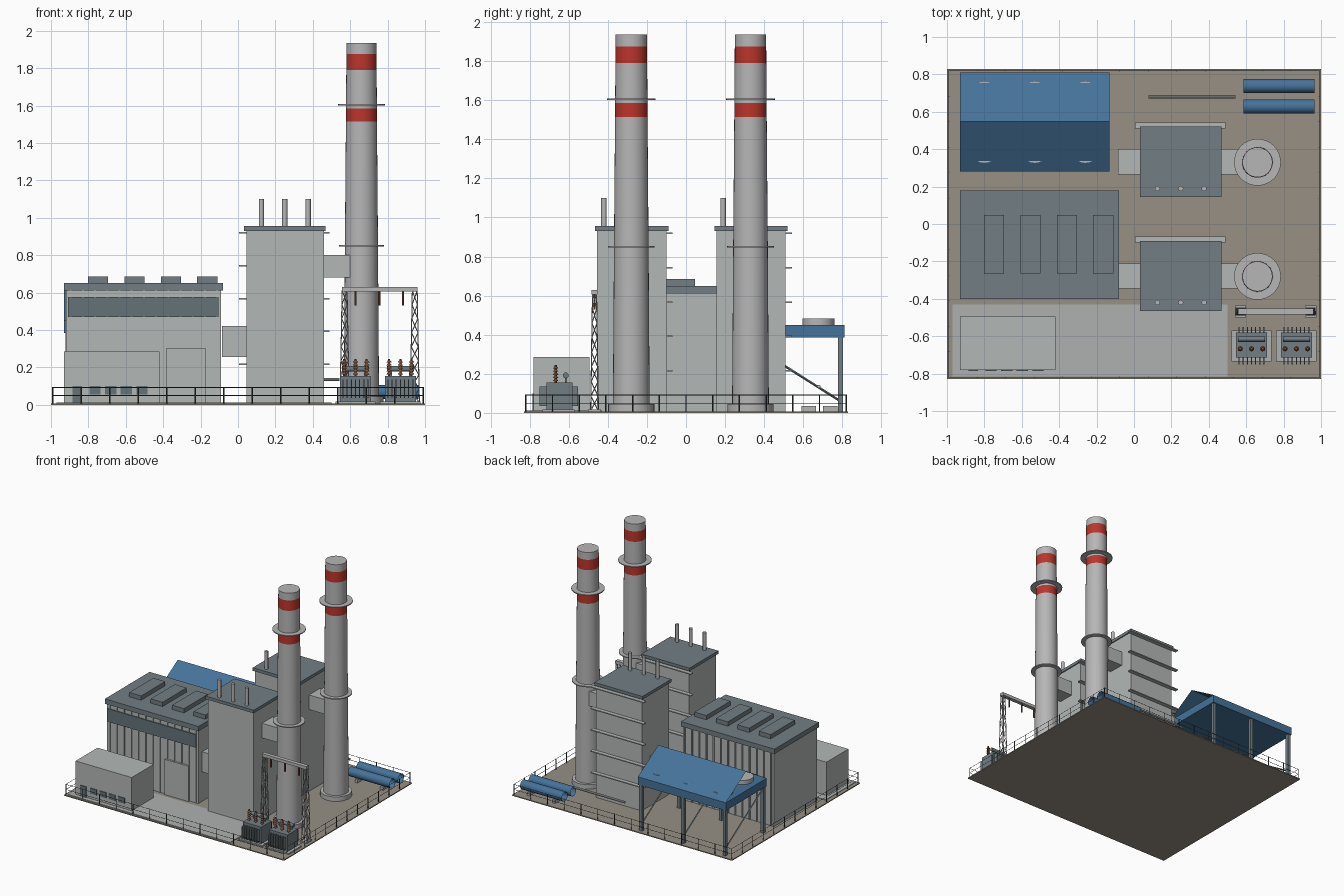
import bpy, bmesh, math
from mathutils import Vector

if "Cube" in bpy.data.objects:
    bpy.data.objects.remove(bpy.data.objects["Cube"])

def mat(name, r, g, b):
    m = bpy.data.materials.new(name)
    m.diffuse_color = (r, g, b, 1)
    m.use_nodes = True
    m.node_tree.nodes["Principled BSDF"].inputs["Base Color"].default_value = m.diffuse_color
    return m

WALL = mat("pale_wall", .45, .48, .47)
SLATE = mat("slate_steel", .17, .21, .23)
STACK = mat("concrete_grey", .47, .47, .47)
RED = mat("warning_red", .50, .035, .025)
BLUE = mat("blue_steel", .06, .17, .32)
BROWN = mat("brown_ceramic", .22, .075, .035)
GROUND = mat("ground_tan", .31, .28, .235)
APRON = mat("light_paving", .43, .44, .44)
DARK = mat("dark_iron", .06, .07, .07)
GLASS = mat("window_grey", .13, .17, .19)

def finish(name, bm, *mats):
    me = bpy.data.meshes.new(name)
    bm.to_mesh(me)
    bm.free()
    for m in mats:
        me.materials.append(m)
    ob = bpy.data.objects.new(name, me)
    bpy.context.collection.objects.link(ob)
    return ob

def smooth(ob):
    bpy.ops.object.select_all(action='DESELECT')
    ob.select_set(True)
    bpy.context.view_layer.objects.active = ob
    bpy.ops.object.shade_smooth_by_angle(angle=math.radians(35))

def add_box(bm, x0, x1, y0, y1, z0, z1):
    vs = bmesh.ops.create_cube(bm, size=1)['verts']
    for v in vs:
        v.co = ((x0 + x1) / 2 + v.co.x * (x1 - x0), (y0 + y1) / 2 + v.co.y * (y1 - y0),
                (z0 + z1) / 2 + v.co.z * (z1 - z0))

def boxes(name, m, *dims):
    bm = bmesh.new()
    for d in dims:
        add_box(bm, *d)
    return finish(name, bm, m)

def add_rod(bm, a, b, r, n=4, caps=True, r2=None):
    a, b = Vector(a), Vector(b)
    d = b - a
    vs = bmesh.ops.create_cone(bm, cap_ends=caps, segments=n, radius1=r,
                               radius2=r if r2 is None else r2, depth=d.length)['verts']
    q = d.to_track_quat('Z', 'Y')
    for v in vs:
        v.co = q @ v.co + (a + b) / 2

def rods(name, m, r, pairs, n=4, caps=True):
    bm = bmesh.new()
    for a, b in pairs:
        add_rod(bm, a, b, r, n, caps)
    ob = finish(name, bm, m)
    if n > 8:
        smooth(ob)
    return ob

# site
boxes("ground_slab", GROUND, (-1, 1, -.83, .83, 0, .008))
boxes("paved_apron", APRON, (-.97, .5, -.815, -.43, .008, .012))

# turbine hall
boxes("turbine_hall", WALL, (-.92, -.09, -.385, .17, .008, .61))
boxes("hall_roof", SLATE, (-.93, -.08, -.4, .18, .61, .65))
boxes("hall_roof_vents", SLATE, *[(x, x + .108, -.265, .047, .65, .685) for x in (-.803, -.608, -.413, -.218)])
ribs = []
for k in range(13):
    x = -.895 + .0653 * k
    ribs += [(x - .005, x + .005, -.393, -.38, .01, .61), (x - .005, x + .005, .165, .179, .01, .61)]
boxes("hall_ribs", WALL, *ribs)
boxes("hall_window_band", GLASS, (-.91, -.105, -.398, -.39, .468, .575))
boxes("hall_door", WALL, (-.385, -.17, -.402, -.38, .01, .30))

# office block
boxes("office_block", WALL, (-.93, -.42, -.78, -.495, .008, .285))
boxes("office_door", GLASS, (-.885, -.833, -.785, -.778, .012, .10))
boxes("office_windows", GLASS, *[(x, x + .06, -.785, -.778, .055, .10) for x in (-.795, -.71, -.628, -.543)])

# two boiler units, each with its chimney
for tag, cy in (("front", -.28), ("rear", .33)):
    boxes(tag + "_boiler_house", WALL, (.045, .46, cy - .175, cy + .18, .008, .93))
    boxes(tag + "_boiler_roof", SLATE, (.032, .468, cy - .185, cy + .19, .93, .955))
    boxes(tag + "_boiler_walkways", WALL,
          *[(.005, .49, cy + .18, cy + .212, z, z + .008) for z in (.212, .388, .563, .738, .915)])
    rods(tag + "_roof_pipes", STACK, .014,
         [((x, cy - .14, .95), (x, cy - .14, 1.1)) for x in (.125, .25, .375)], 12)
    boxes(tag + "_ducts", WALL, (-.085, .05, cy - .065, cy + .07, .255, .42),
          (.455, .6, cy - .065, cy + .07, .68, .80))
    # chimney turned from a profile, red bands chosen by height
    prof = [(.118, .008), (.118, .045), (.094, .045), (.0885, .846), (.12, .846), (.12, .854),
            (.0885, .854), (.083, 1.515), (.0829, 1.585), (.0828, 1.60), (.125, 1.60), (.125, 1.608),
            (.0826, 1.608), (.081, 1.79), (.0805, 1.875), (.08, 1.935)]
    bm = bmesh.new()
    n = 32
    rings = [[bm.verts.new((.66 + r * math.cos(2 * math.pi * i / n), cy + r * math.sin(2 * math.pi * i / n), z))
              for i in range(n)] for r, z in prof]
    for a, b in zip(rings, rings[1:]):
        for i in range(n):
            f = bm.faces.new((a[i], a[(i + 1) % n], b[(i + 1) % n], b[i]))
            zc = f.calc_center_median().z
            f.material_index = int(1.52 < zc < 1.58 or 1.8 < zc < 1.87)
    bm.faces.new(rings[-1])
    bm.faces.new(rings[0][::-1])
    smooth(finish(tag + "_chimney", bm, STACK, RED))

# air-cooled condenser: deck, open A-frame, fans, legs
boxes("condenser_deck", BLUE, (-.93, -.13, .28, .81, .385, .45))
bm = bmesh.new()
rows = [[bm.verts.new((x, y, z)) for x in (-.93, -.13)] for y, z in ((.28, .45), (.547, .61), (.81, .45))]
for a, b in zip(rows, rows[1:]):
    bm.faces.new((a[0], a[1], b[1], b[0]))
finish("condenser_frame_roof", bm, BLUE)
rods("condenser_fans", STACK, .083, [((x, y, .45), (x, y, .484))
     for x in (-.80, -.53, -.26) for y in (.41, .678)], 24)
xs = (-.91, -.53, -.15)
boxes("condenser_legs", SLATE, *[(x - .013, x + .013, y - .013, y + .013, .008, .39) for x in xs for y in (.30, .79)])
rods("condenser_braces", SLATE, .006, [((x, .79, .06), (x, .30, .37)) for x in xs])

# storage tanks and pipe run behind
tanks = (.628, .738)
rods("storage_tanks", BLUE, .038, [((.585, y, .068), (.965, y, .068)) for y in tanks], 20, False)
boxes("tank_saddles", STACK, *[(x - .012, x + .012, y - .036, y + .036, .008, .036) for x in (.66, .89) for y in tanks])
rods("rear_pipe", WALL, .009, [((.078, .68, .135), (.542, .68, .135))], 10)

# transformers
for tag, cx in (("left", .628), ("right", .868)):
    boxes(tag + "_transformer_pad", APRON, (cx - .108, cx + .108, -.735, -.57, .008, .018))
    boxes(tag + "_transformer_body", SLATE, (cx - .083, cx + .083, -.715, -.58, .018, .155))
    boxes(tag + "_cooling_fins", SLATE, *[(cx + k * .022 - .003, cx + k * .022 + .003, -.75, -.552, .035, .135)
                                          for k in range(-3, 4)])
    bm = bmesh.new()
    add_rod(bm, (cx - .072, -.615, .192), (cx + .072, -.615, .192), .015, 14)
    for dx in (-.05, .05):
        add_box(bm, cx + dx - .005, cx + dx + .005, -.62, -.61, .15, .185)
    finish(tag + "_oil_conservator", bm, SLATE)
    bm = bmesh.new()
    for dx in (-.06, 0, .06):
        p = (cx + dx, -.667)
        add_rod(bm, (*p, .15), (*p, .245), .006, 10)
        for k in range(5):
            add_rod(bm, (*p, .163 + k * .016), (*p, .173 + k * .016), .014, 12, True, .007)
    finish(tag + "_bushings", bm, BROWN)

# line gantry: lattice towers, beam, hanging insulators
gy = -.468
lat = []
for cx in (.57, .945):
    def corner(i, z):
        h = .025 - .012 * z / .61
        sx, sy = ((-1, -1), (1, -1), (1, 1), (-1, 1))[i % 4]
        return (cx + sx * h, gy + sy * h * .8, z)
    for i in range(4):
        lat.append((corner(i, .01), corner(i, .61)))
        for k in range(8):
            z = .01 + .075 * k
            lat.append((corner(i + k % 2, z), corner(i + 1 - k % 2, z + .075)))
rods("gantry_towers", STACK, .0028, lat)
boxes("gantry_feet", APRON, *[(x - .03, x + .03, gy - .033, gy + .033, .008, .018) for x in (.57, .945)])
boxes("gantry_beam", STACK, (.555, .96, gy - .016, gy + .016, .605, .63))
rods("hanging_insulators", BROWN, .006, [((x, gy, .53), (x, gy, .606)) for x in (.628, .755, .882)], 8)

# perimeter fence
X, Y = .99, .82
posts = [(-X + 2 * X * i / 13, s * Y) for i in range(14) for s in (-1, 1)]
posts += [(s * X, -Y + 2 * Y * i / 12) for i in range(1, 12) for s in (-1, 1)]
rods("fence_posts", DARK, .0035, [((x, y, .008), (x, y, .095)) for x, y in posts])
cs = [(-X, -Y), (X, -Y), (X, Y), (-X, Y)]
rods("fence_rails", DARK, .0018, [((*cs[i], z), (*cs[(i + 1) % 4], z)) for i in range(4) for z in (.05, .092)])
